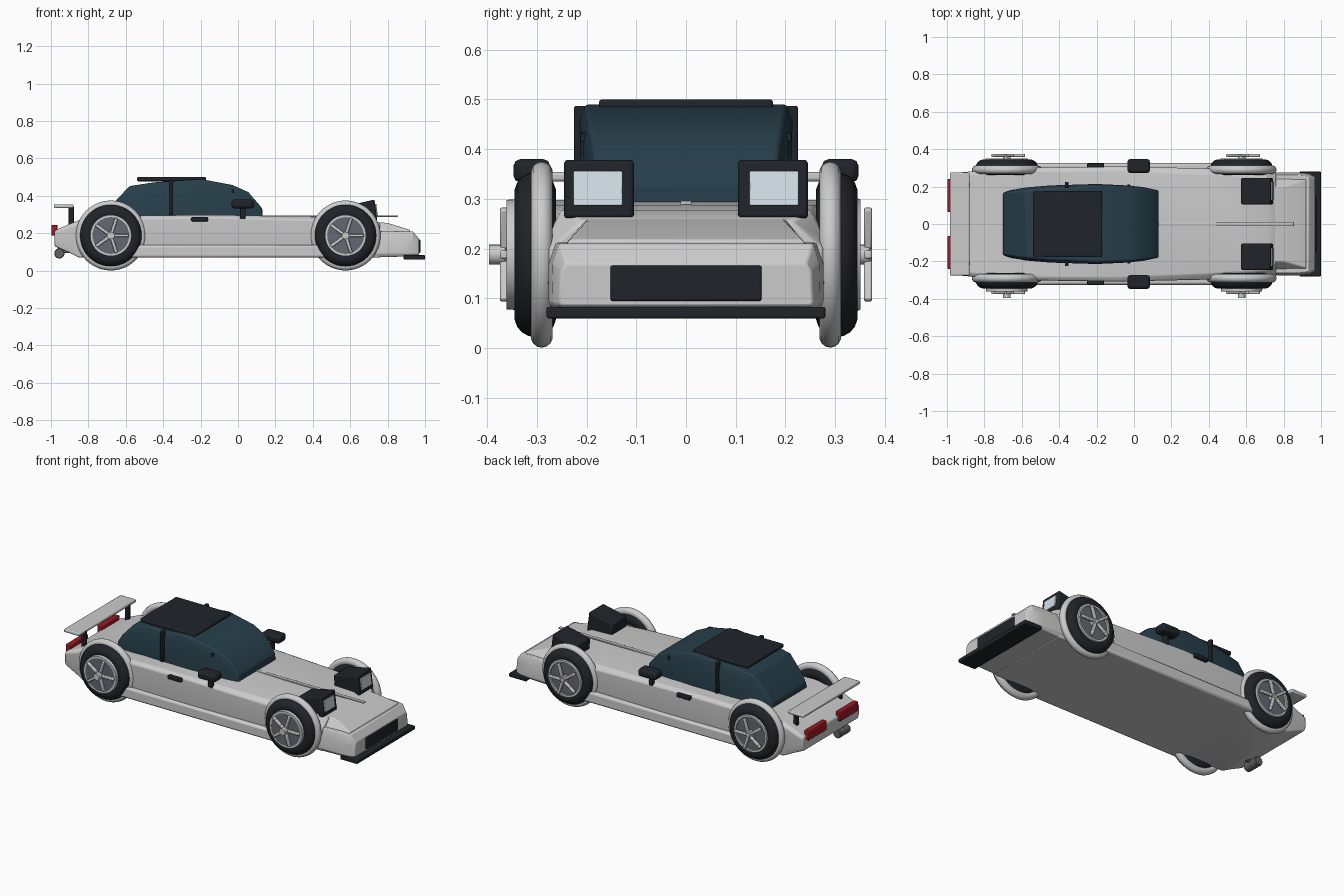
import bpy, bmesh
from math import pi, cos, sin, radians
from mathutils import Vector, Matrix

def mat(name, c):
    m = bpy.data.materials.new(name)
    m.diffuse_color = (*c, 1)
    return m

BLACK = mat("black_trim", (0.014, 0.017, 0.022))
GLASS = mat("tinted_glass", (0.02, 0.05, 0.07))
RED = mat("red_lens", (0.35, 0.01, 0.018))
LENS = mat("clear_lens", (0.65, 0.75, 0.8))
DISC = mat("wheel_disc", (0.13, 0.14, 0.17))
STEEL = mat("dark_steel", (0.12, 0.12, 0.13))

def finish(name, bm, material=None, bevel=0, segs=2):
    bmesh.ops.recalc_face_normals(bm, faces=bm.faces)
    me = bpy.data.meshes.new(name)
    bm.to_mesh(me)
    bm.free()
    ob = bpy.data.objects.new(name, me)
    bpy.context.collection.objects.link(ob)
    if material:
        me.materials.append(material)
    if bevel:
        b = ob.modifiers.new("bevel", 'BEVEL')
        b.width, b.segments, b.limit_method = bevel, segs, 'ANGLE'
        b.angle_limit = radians(25)
    bpy.ops.object.select_all(action='DESELECT')
    bpy.context.view_layer.objects.active = ob
    ob.select_set(True)
    bpy.ops.object.shade_smooth_by_angle(angle=radians(30))
    return ob

def box(name, x, y, z, material=None, bevel=0.004):
    """Box from (min, max) ranges."""
    bm = bmesh.new()
    bmesh.ops.create_cube(bm, size=1)
    for v in bm.verts:
        v.co = Vector([(r[0] + r[1]) / 2 + c * (r[1] - r[0]) for r, c in zip((x, y, z), v.co)])
    return finish(name, bm, material, bevel)

def sided(name, x, y, z, material=None, bevel=0.004):
    """A box on each side of the car."""
    for s, tag in ((-1, "right"), (1, "left")):
        box(f"{tag}_{name}", x, sorted((s * y[0], s * y[1])), z, material, bevel)

def loft(name, stations, material=None, bevel=0.008):
    """Skin of (x, [(half width, z), ...bottom to top]) sections."""
    bm = bmesh.new()
    rings = []
    for x, half in stations:
        pts = [(w, z) for w, z in half] + [(-w, z) for w, z in reversed(half)]
        rings.append([bm.verts.new((x, w, z)) for w, z in pts])
    n = len(rings[0])
    for a, b in zip(rings, rings[1:]):
        for i in range(n):
            bm.faces.new((a[i], a[(i + 1) % n], b[(i + 1) % n], b[i]))
    bm.faces.new(rings[0])
    bm.faces.new(rings[-1])
    return finish(name, bm, material, bevel)

def lathe(name, profile, centre, material=None, steps=48):
    """Closed (radius, y) profile spun about the y axis."""
    bm = bmesh.new()
    rings = [[bm.verts.new((centre[0] + r * cos(2 * pi * k / steps), centre[1] + y,
                            centre[2] + r * sin(2 * pi * k / steps))) for r, y in profile]
             for k in range(steps)]
    n = len(profile)
    for k in range(steps):
        a, b = rings[k], rings[(k + 1) % steps]
        for i in range(n):
            bm.faces.new((a[i], a[(i + 1) % n], b[(i + 1) % n], b[i]))
    return finish(name, bm, material)

def circle(R, r, n=14):
    return [(R + r * cos(2 * pi * i / n), r * sin(2 * pi * i / n)) for i in range(n)]

# Main body, sills, nose and bumper
loft("body", [
    (-0.98, [(0.262, 0.13), (0.272, 0.15), (0.272, 0.205), (0.262, 0.215)]),
    (-0.90, [(0.27, 0.095), (0.278, 0.13), (0.278, 0.235), (0.262, 0.25)]),
    (-0.85, [(0.275, 0.07), (0.283, 0.13), (0.283, 0.255), (0.265, 0.27)]),
    (-0.50, [(0.29, 0.07), (0.302, 0.13), (0.302, 0.28), (0.285, 0.295)]),
    (-0.10, [(0.295, 0.07), (0.308, 0.13), (0.308, 0.285), (0.285, 0.298)]),
    (0.40, [(0.285, 0.07), (0.297, 0.13), (0.297, 0.27), (0.265, 0.288)]),
    (0.71, [(0.27, 0.07), (0.28, 0.13), (0.28, 0.22), (0.25, 0.278)]),
    (0.76, [(0.268, 0.07), (0.276, 0.13), (0.276, 0.2), (0.21, 0.255)]),
], bevel=0.006)
sided("sill", (-0.6, 0.5), (0.2, 0.325), (0.07, 0.137), bevel=0.012)
loft("nose", [
    (0.70, [(0.25, 0.1), (0.25, 0.2), (0.20, 0.262)]),
    (0.80, [(0.25, 0.1), (0.25, 0.2), (0.20, 0.255)]),
    (0.92, [(0.245, 0.1), (0.245, 0.2), (0.235, 0.218)])], bevel=0.005)
loft("front_bumper", [
    (0.70, [(0.265, 0.07), (0.276, 0.09), (0.276, 0.17), (0.262, 0.21)]),
    (0.87, [(0.265, 0.075), (0.276, 0.09), (0.276, 0.17), (0.262, 0.212)]),
    (0.935, [(0.262, 0.08), (0.27, 0.09), (0.268, 0.17), (0.255, 0.21)]),
    (0.968, [(0.25, 0.085), (0.255, 0.09), (0.25, 0.155), (0.24, 0.17)])], bevel=0.006)
box("hood_rib", (0.12, 0.855), (-0.011, 0.011), (0.288, 0.296), bevel=0.002)
box("front_grille", (0.95, 0.975), (-0.152, 0.152), (0.095, 0.166), BLACK)
box("front_splitter", (0.885, 1.0), (-0.28, 0.28), (0.06, 0.083), BLACK)

# Cabin and roof
loft("cabin", [
    (-0.70, [(0.165, 0.26), (0.165, 0.29), (0.16, 0.31)]),
    (-0.665, [(0.18, 0.26), (0.178, 0.33), (0.168, 0.362)]),
    (-0.58, [(0.195, 0.26), (0.195, 0.41), (0.178, 0.452)]),
    (-0.45, [(0.204, 0.26), (0.206, 0.43), (0.19, 0.472)]),
    (-0.20, [(0.21, 0.26), (0.214, 0.455), (0.202, 0.49)]),
    (-0.03, [(0.204, 0.26), (0.206, 0.42), (0.196, 0.458)]),
    (0.055, [(0.194, 0.26), (0.196, 0.38), (0.188, 0.42)]),
    (0.12, [(0.182, 0.26), (0.182, 0.32), (0.178, 0.345)]),
    (0.13, [(0.178, 0.26), (0.178, 0.30), (0.174, 0.33)])], GLASS, 0.006)
box("roof_panel", (-0.54, -0.17), (-0.175, 0.175), (0.478, 0.5), BLACK, 0.006)
sided("door_pillar", (-0.37, -0.35), (0.195, 0.225), (0.3, 0.487), BLACK)
sided("window_stud", (-0.036, -0.022), (0.195, 0.212), (0.415, 0.433), BLACK, 0.002)
sided("mirror", (-0.035, 0.085), (0.273, 0.347), (0.333, 0.38), BLACK, 0.014)
sided("mirror_stalk", (0.01, 0.04), (0.285, 0.305), (0.27, 0.345), BLACK)
sided("door_handle", (-0.25, -0.16), (0.295, 0.325), (0.264, 0.286), BLACK)

# Pop-up headlights
for s, tag in ((-1, "right"), (1, "left")):
    bm = bmesh.new()
    prof = [(0.575, 0.25), (0.745, 0.262), (0.73, 0.38), (0.572, 0.345)]
    a, b = ([bm.verts.new((x, s * y, z)) for x, z in prof] for y in (0.105, 0.245))
    for i in range(4):
        j = (i + 1) % 4
        bm.faces.new((a[i], a[j], b[j], b[i]))
    bm.faces.new(a)
    bm.faces.new(b)
    finish(f"{tag}_headlight_housing", bm, BLACK, 0.007)
    lens = box(f"{tag}_headlight_lens", (-0.006, 0.006), (-0.049, 0.049), (-0.035, 0.035), LENS, 0.002)
    lens.location = (0.738, s * 0.177, 0.321)
    lens.rotation_euler.y = -0.127

# Rear wing, tail lights and exhaust
box("rear_wing", (-0.985, -0.88), (-0.275, 0.275), (0.335, 0.354), None, 0.006)
sided("wing_post", (-0.905, -0.878), (0.2, 0.222), (0.22, 0.345), BLACK)
sided("tail_light", (-0.997, -0.965), (0.065, 0.24), (0.188, 0.245), RED)
lathe("exhaust", [(0.001, -0.05), (0.024, -0.05), (0.027, -0.046), (0.027, 0.046),
                  (0.024, 0.05), (0.001, 0.05)], (-0.955, -0.14, 0.092), STEEL, 24)
box("exhaust_hanger", (-0.965, -0.9), (-0.15, -0.13), (0.095, 0.15), STEEL)

# Wheels: arch ring, tyre, rim, disc, five spokes and hub
ZC = 0.188
for x, fb in ((-0.68, "rear"), (0.575, "front")):
    for s, tag in ((-1, "right"), (1, "left")):
        p = f"{fb}_{tag}_"
        at = lambda y: (x, s * y, ZC)
        lathe(p + "arch_ring", circle(0.165, 0.022), at(0.29))
        lathe(p + "tyre", circle(0.124, 0.042, 18), at(0.303), BLACK)
        lathe(p + "rim", [(0.098, -0.03), (0.11, -0.03), (0.113, 0.015), (0.11, 0.02),
                          (0.098, 0.02)], at(0.331))
        lathe(p + "disc", [(0.001, -0.03), (0.1, -0.03), (0.1, 0.01), (0.001, 0.01)], at(0.33), DISC)
        lathe(p + "hub", [(0.001, -0.03), (0.02, -0.03), (0.02, 0.002), (0.012, 0.008),
                          (0.001, 0.008)], at(0.366), None, 20)
        bm = bmesh.new()
        for k in range(5):
            m = (Matrix.Translation(at(0.366)) @ Matrix.Rotation(2 * pi * k / 5, 4, 'Y')
                 @ Matrix.Translation((0.056, 0, 0)) @ Matrix.Diagonal((0.084, 0.016, 0.017, 1)))
            bmesh.ops.create_cube(bm, size=1, matrix=m)
        finish(p + "spokes", bm, None, 0.004)
